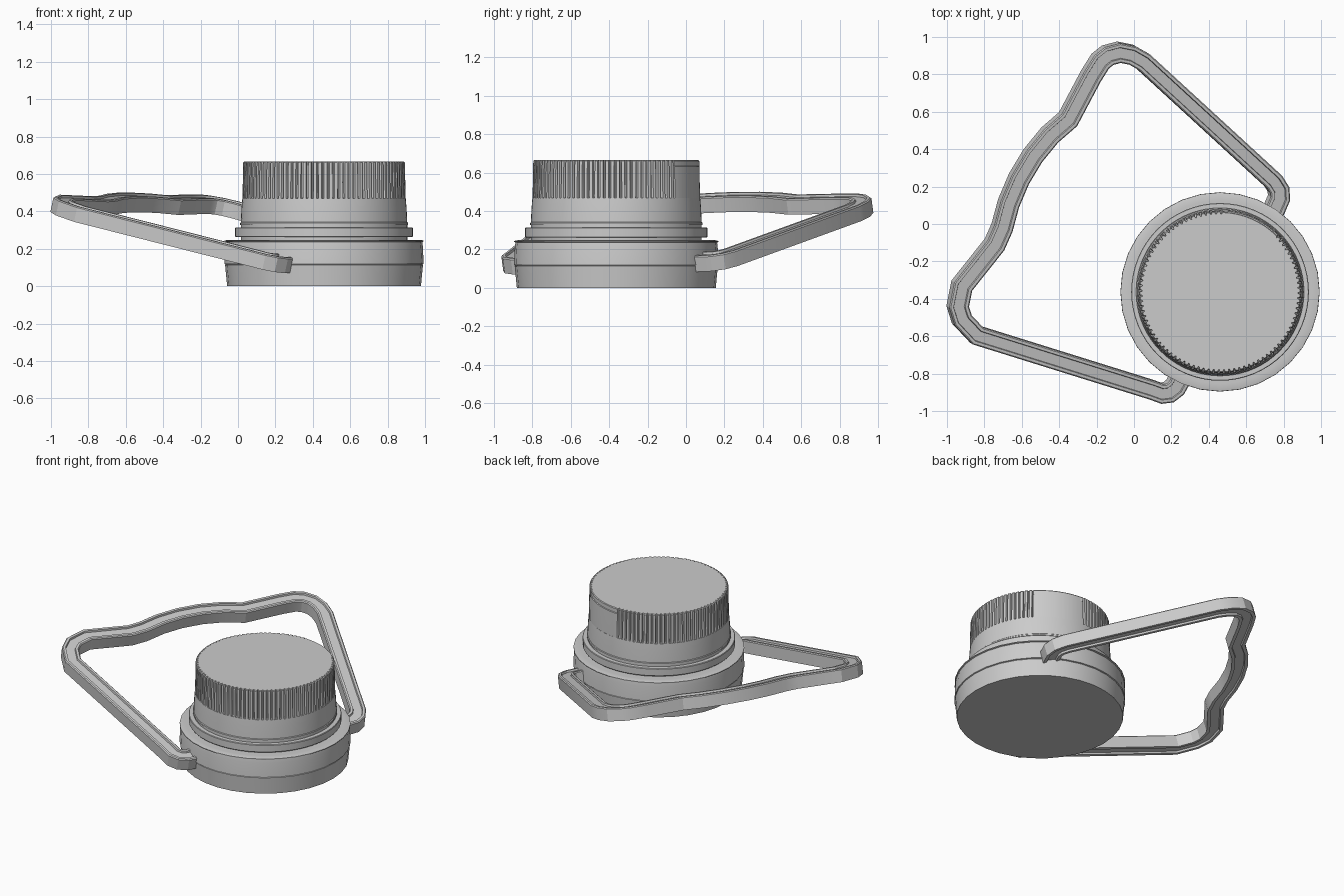
import bpy, bmesh, math
from mathutils import Vector

if "Cube" in bpy.data.objects:
    bpy.data.objects.remove(bpy.data.objects["Cube"])

CX, CY = 0.46, -0.363          # axis of the cap


def make(name, verts, faces, angle=30):
    me = bpy.data.meshes.new(name)
    bm = bmesh.new()
    vs = [bm.verts.new(v) for v in verts]
    for f in faces:
        bm.faces.new([vs[i] for i in f])
    bmesh.ops.recalc_face_normals(bm, faces=bm.faces)
    bm.to_mesh(me)
    bm.free()
    ob = bpy.data.objects.new(name, me)
    bpy.context.collection.objects.link(ob)
    bpy.ops.object.select_all(action='DESELECT')
    ob.select_set(True)
    bpy.context.view_layer.objects.active = ob
    if angle:
        bpy.ops.object.shade_smooth_by_angle(angle=math.radians(angle))
    return ob


def loft(name, rings, angle=30):
    """Skin equal-length closed rings and cap both ends."""
    n = len(rings[0])
    verts = [v for r in rings for v in r]
    faces = [(k * n + i, k * n + (i + 1) % n, (k + 1) * n + (i + 1) % n, (k + 1) * n + i)
             for k in range(len(rings) - 1) for i in range(n)]
    faces += [tuple(range(n)), tuple(range(len(verts) - n, len(verts)))]
    return make(name, verts, faces, angle)


def polar(r, a, z):
    return (CX + r * math.cos(a), CY + r * math.sin(a), z)


def lathe(name, profile, seg, angle=30):
    return loft(name, [[polar(r, math.tau * i / seg, z) for i in range(seg)]
                       for r, z in profile], angle)


# Wide collar at the bottom, with a fine groove round its middle
lathe("base_collar", [(0.518, 0), (0.529, 0.113), (0.526, 0.116), (0.533, 0.119), (0.528, 0.215),
                      (0.525, 0.236), (0.532, 0.239), (0.532, 0.244), (0.515, 0.248),
                      (0.49, 0.248)], 32)

# Neck and retaining ring
lathe("neck", [(0.445, 0.2), (0.445, 0.34)], 64)
lathe("retaining_ring", [(0.44, 0.262), (0.472, 0.262), (0.475, 0.266), (0.475, 0.311),
                         (0.472, 0.315), (0.44, 0.315)], 64)

# Cap skirt below the grip
lathe("cap_skirt", [(0.44, 0.325), (0.449, 0.327), (0.449, 0.338), (0.445, 0.342),
                    (0.441, 0.42), (0.437, 0.468), (0.41, 0.468)], 72)

# Ribbed grip with one plain panel
RIBS = 96
P0, P1 = math.radians(44), math.radians(88)


def grip_ring(z, r_out, r_in, r_panel):
    ring = []
    for i in range(RIBS):
        for t, groove in ((0, 0), (0.55, 0), (0.68, 1), (0.87, 1)):
            a = math.tau * (i + t) / RIBS
            panel = P0 < a < P1
            ring.append(polar(r_panel if panel else (r_in if groove else r_out), a, z))
    return ring


loft("cap_grip", [grip_ring(0.466, 0.436, 0.436, 0.436),
                  grip_ring(0.474, 0.436, 0.421, 0.436),
                  grip_ring(0.632, 0.433, 0.418, 0.433),
                  grip_ring(0.635, 0.433, 0.418, 0.428),
                  grip_ring(0.661, 0.432, 0.418, 0.428),
                  grip_ring(0.666, 0.427, 0.416, 0.424)])

# Tilted carrying loop: grooved section swept with mitred corners along a plan path
PATH = [(0.72, 0.03), (0.75, 0.08), (0.776, 0.14), (0.773, 0.185), (0.745, 0.23),
        (0.05, 0.868), (-0.015, 0.905), (-0.08, 0.918), (-0.14, 0.902), (-0.18, 0.87),
        (-0.23, 0.79), (-0.352, 0.56), (-0.45, 0.475), (-0.54, 0.365), (-0.615, 0.24),
        (-0.67, 0.11), (-0.705, -0.02), (-0.745, -0.11), (-0.92, -0.33), (-0.942, -0.44),
        (-0.92, -0.51), (-0.84, -0.595), (0.09, -0.885), (0.145, -0.905), (0.185, -0.9),
        (0.22, -0.873), (0.25, -0.82), (0.28, -0.77)]
SECTION = [(-0.051, -0.042), (-0.051, 0.036), (-0.045, 0.042), (-0.03, 0.042), (-0.027, 0.03),
           (0.027, 0.03), (0.03, 0.042), (0.045, 0.042), (0.051, 0.036), (0.051, -0.042),
           (0.03, -0.042), (0.027, -0.03), (-0.027, -0.03), (-0.03, -0.042)]
D = Vector((-0.848, 0.53))     # direction the loop leans out from the cap
SLOPE = 0.25
UP = Vector((-SLOPE * D.x, -SLOPE * D.y, 1)).normalized()
pts = [Vector(p) for p in PATH]
rings = []
for i, p in enumerate(pts):
    a = (p - pts[max(i - 1, 0)]).normalized()
    b = (pts[min(i + 1, len(pts) - 1)] - p).normalized()
    t = (a + b).normalized()
    n = Vector((-t.y, t.x))
    miter = 1 / max(0.6, t.dot(b if b.length else a))
    ring = []
    for u, v in SECTION:
        q = p + n * (u * miter)
        s = (q - Vector((CX, CY))).dot(D)
        ring.append(Vector((q.x, q.y, 0.14 + SLOPE * s)) + UP * v)
    rings.append(ring)
loft("carry_loop", rings, 20)
